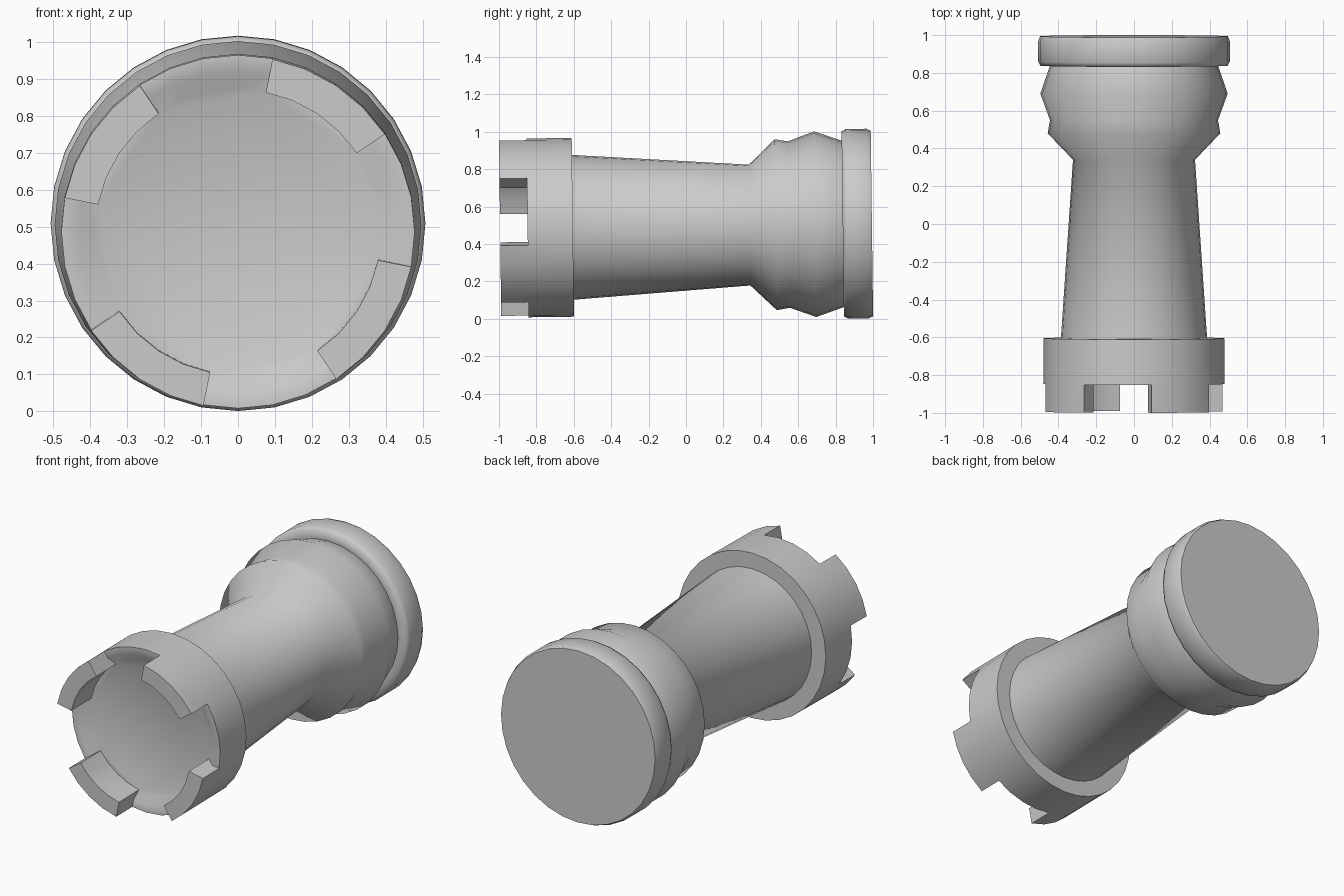
import bpy, bmesh
from math import cos, sin, pi, radians
from mathutils import Matrix

cube = bpy.data.objects.get("Cube")
if cube:
    bpy.data.objects.remove(cube)

SIDES = 32
# The whole piece lies on its side, tipped up very slightly towards the base
POSE = Matrix.Translation((0, 0, 0.497)) @ Matrix.Rotation(0.0128, 4, 'X')

stone = bpy.data.materials.new("light grey stone")
stone.use_nodes = True
colour = (0.6, 0.6, 0.6, 1)
stone.diffuse_color = colour
stone.node_tree.nodes["Principled BSDF"].inputs["Base Color"].default_value = colour


def lathe(profile):
    """Revolve (radius, y) points around the y axis and cap both ends."""
    bm = bmesh.new()
    rings = [[bm.verts.new((r * cos(2 * pi * i / SIDES), y, r * sin(2 * pi * i / SIDES)))
              for i in range(SIDES)] for r, y in profile]
    bands = []
    for a, b in zip(rings, rings[1:]):
        bands.append([bm.faces.new((a[i], a[(i + 1) % SIDES], b[(i + 1) % SIDES], b[i]))
                      for i in range(SIDES)])
    bm.faces.new(rings[0])
    bm.faces.new(rings[-1])
    bmesh.ops.recalc_face_normals(bm, faces=bm.faces)
    return bm, bands


def finish(bm, name, angle):
    bmesh.ops.recalc_face_normals(bm, faces=bm.faces)
    bm.transform(POSE)
    mesh = bpy.data.meshes.new(name)
    bm.to_mesh(mesh)
    bm.free()
    mesh.materials.append(stone)
    obj = bpy.data.objects.new(name, mesh)
    bpy.context.collection.objects.link(obj)
    bpy.ops.object.select_all(action='DESELECT')
    obj.select_set(True)
    bpy.context.view_layer.objects.active = obj
    bpy.ops.object.shade_smooth_by_angle(angle=radians(angle))


# Base disc with softened rims
bm, _ = lathe([(0.45, 0.838), (0.495, 0.838), (0.507, 0.86),
               (0.507, 0.97), (0.497, 0.994)])
finish(bm, "base", 65)

# Tapered shaft with the stepped collar above the base
bm, _ = lathe([(0.388, -0.62), (0.323, 0.34), (0.457, 0.48), (0.445, 0.55),
               (0.496, 0.69), (0.443, 0.845)])
finish(bm, "shaft", 60)

# Crown with a sunken floor; four battlements are raised from its rim
bm, bands = lathe([(0.38, -0.605), (0.478, -0.605), (0.478, -0.72), (0.478, -0.847),
                   (0.435, -0.847), (0.386, -0.81)])
raised = [f for band in bands[3:5] for i, f in enumerate(band) if 3 <= i % 8 < 7]
new = bmesh.ops.extrude_face_region(bm, geom=raised)["geom"]
for v in new:
    if isinstance(v, bmesh.types.BMVert):
        v.co.y = -0.994
bmesh.ops.delete(bm, geom=[f for f in raised if f.is_valid], context='FACES_ONLY')
finish(bm, "crown", 50)
